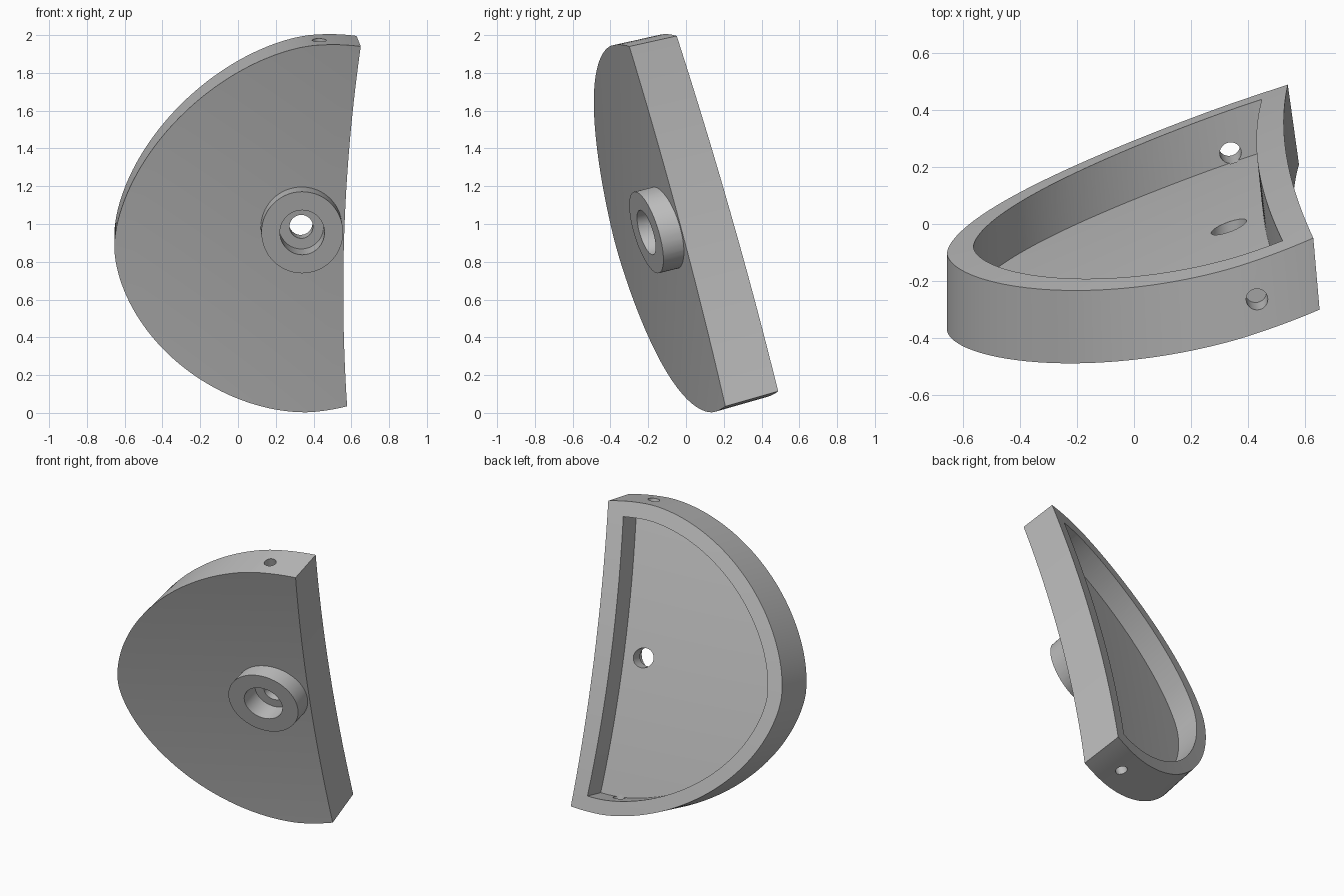
import bpy, bmesh
from math import sin, cos, pi, radians
from mathutils import Vector

cube = bpy.data.objects.get("Cube")
if cube:
    bpy.data.objects.remove(cube, do_unlink=True)

grey = bpy.data.materials.new("plain grey")
grey.use_nodes = True
colour = (0.5, 0.5, 0.5, 1)
grey.diffuse_color = colour
grey.node_tree.nodes["Principled BSDF"].inputs["Base Color"].default_value = colour

SLOPE_X, SLOPE_Z = 0.31, -0.282


def face_y(x, z):
    """Tilted front surface, hollow along its height and bulged across it."""
    return (SLOPE_X * x + SLOPE_Z * z + 0.041 + 0.04 * (1 - (z - 1) ** 2)
            - 0.022 * (1 - (x / 0.65) ** 2))


def depth(x, z):
    """Skewed, slightly tapered direction from the front surface to the back rim."""
    return Vector((-0.025 + 0.01 * z - 0.025 * x, 0.28 - 0.015 * z, 0.08 - 0.0125 * z))


def finish(name, bm):
    bmesh.ops.remove_doubles(bm, verts=bm.verts, dist=1e-5)
    bmesh.ops.recalc_face_normals(bm, faces=bm.faces)
    mesh = bpy.data.meshes.new(name)
    bm.to_mesh(mesh)
    bm.free()
    mesh.materials.append(grey)
    obj = bpy.data.objects.new(name, mesh)
    bpy.context.collection.objects.link(obj)
    return obj


def d_slab(name, inset, start, end, t0, t1, rows=96, cols=12):
    """D-shaped solid between two depths, with a slightly pointed arc and a hollow edge."""
    def arc(a):
        c, s = cos(a), sin(a)
        if c < 0:
            c, s = -abs(c) ** 1.143, abs(s) ** 1.143 * (1 if s > 0 else -1)
        return Vector((0.4 + (1.055 - inset) * c, 0.975 + 0.095 * c + (0.97 - inset) * s))
    top, bottom = arc(radians(start)), arc(radians(end))
    bm = bmesh.new()
    sheets = []
    for t in (t0, t1):
        sheet = []
        for i in range(rows + 1):
            s = i / rows
            a = arc(radians(start + (end - start) * s))
            w = (1 - cos(pi * s)) / 2
            b = top.lerp(bottom, w) - Vector((0.2 * w * (1 - w), 0))
            line = []
            for j in range(cols + 1):
                x, z = a.lerp(b, j / cols)
                line.append(bm.verts.new(Vector((x, face_y(x, z), z)) + depth(x, z) * t))
            sheet.append(line)
        sheets.append(sheet)
    f, k = sheets
    for i in range(rows):
        for g in (f, k):
            for j in range(cols):
                bm.faces.new((g[i][j], g[i + 1][j], g[i + 1][j + 1], g[i][j + 1]))
        for j in (0, cols):
            bm.faces.new((f[i][j], f[i + 1][j], k[i + 1][j], k[i][j]))
    return finish(name, bm)


def skew_cylinder(name, centre, radius, u, v, path, sides=64):
    bm = bmesh.new()
    centre, path = Vector(centre), Vector(path)
    rings = []
    for c in (centre, centre + path):
        rings.append([bm.verts.new(c + radius * (cos(2 * pi * i / sides) * Vector(u)
                                                 + sin(2 * pi * i / sides) * Vector(v)))
                      for i in range(sides)])
    a, b = rings
    bm.faces.new(a)
    bm.faces.new(b)
    for i in range(sides):
        n = (i + 1) % sides
        bm.faces.new((a[i], a[n], b[n], b[i]))
    return finish(name, bm)


def combine(target, tool, operation):
    mod = target.modifiers.new(tool.name, 'BOOLEAN')
    mod.operation, mod.object, mod.solver = operation, tool, 'EXACT'
    bpy.context.view_layer.objects.active = target
    bpy.ops.object.modifier_apply(modifier=mod.name)
    bpy.data.objects.remove(tool, do_unlink=True)


# Dished D-shaped shell
shell = d_slab("shell", 0, 76.3, 279.7, 0, 1)
combine(shell, d_slab("pocket_cutter", 0.095, 81.6, 275, 0.36, 1.3), 'DIFFERENCE')

# Round boss, its wide recess and the through hole
u, v = (1, SLOPE_X, 0), (0, SLOPE_Z, 1)
axis = Vector((-0.01, 0.25, 0.062))
front = Vector((0.34, -0.21, 0.955))
combine(shell, skew_cylinder("boss", front, 0.216, u, v, axis * 0.66), 'UNION')
combine(shell, skew_cylinder("recess_cutter", front - axis * 0.2, 0.118, u, v, axis * 0.7), 'DIFFERENCE')
combine(shell, skew_cylinder("hole_cutter", front - axis * 0.2, 0.062, u, v, axis * 1.6), 'DIFFERENCE')

# Small holes through the top and bottom walls
drill = Vector((-0.05, 0.27, -0.96))
for name, c, up, down in (("top_hole", (0.43, -0.26, 1.96), 0.1, 0.08),
                          ("bottom_hole", (0.335, 0.265, 0.08), 0.075, 0.14)):
    combine(shell, skew_cylinder(name, Vector(c) - drill * up, 0.038, (1, 0, 0), (0, 0.96, 0.27),
                                 drill * (up + down), 32), 'DIFFERENCE')

bpy.ops.object.select_all(action='DESELECT')
shell.select_set(True)
bpy.context.view_layer.objects.active = shell
bpy.ops.object.shade_smooth_by_angle(angle=radians(25))
